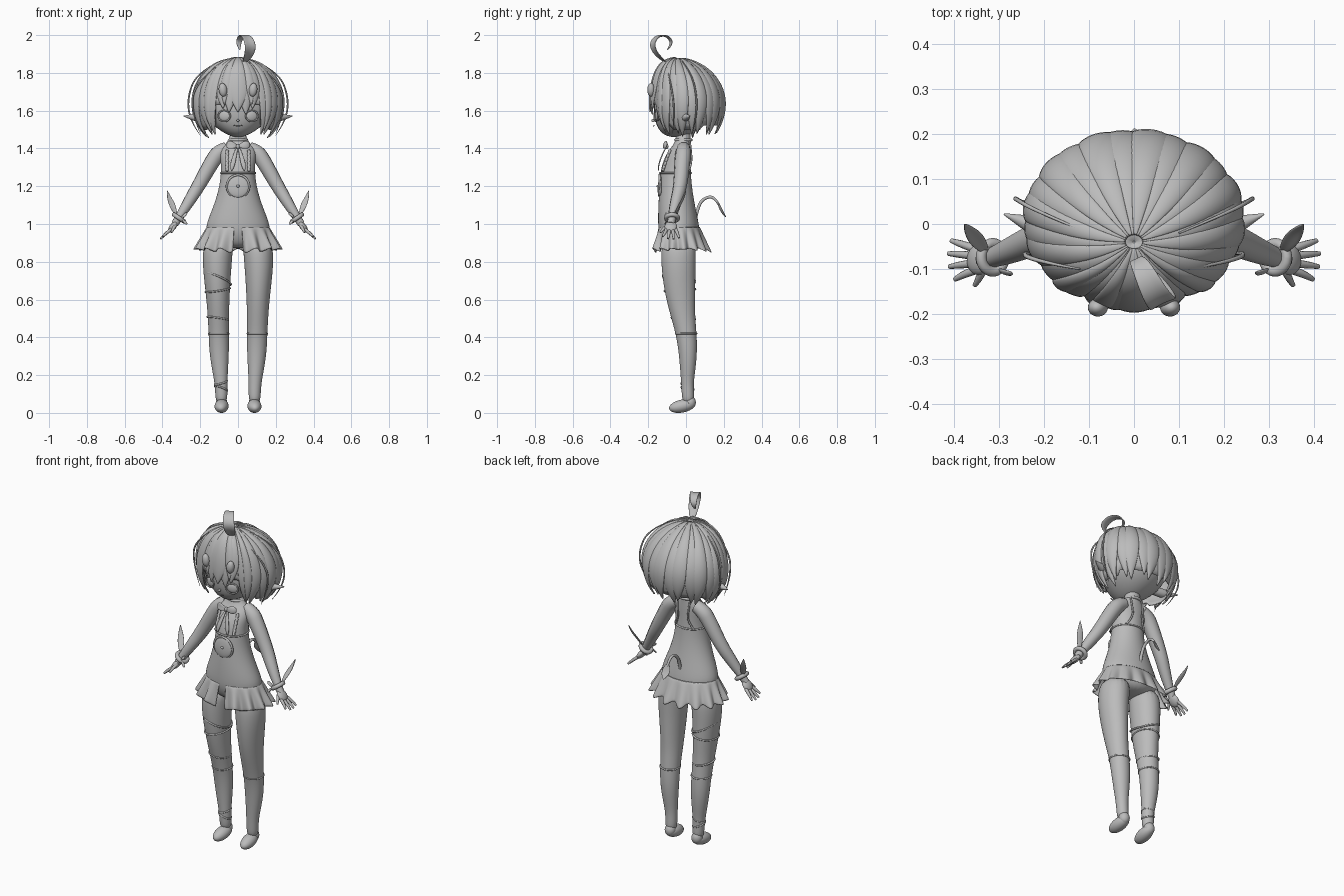
import bpy, bmesh, math
from mathutils import Vector, Matrix
from math import sin, cos, pi, radians

if "Cube" in bpy.data.objects:
    bpy.data.objects.remove(bpy.data.objects["Cube"])

grey = bpy.data.materials.new("plain grey")
grey.use_nodes = True
grey.diffuse_color = (0.5, 0.5, 0.5, 1)
grey.node_tree.nodes["Principled BSDF"].inputs["Base Color"].default_value = (0.5, 0.5, 0.5, 1)
SIDES = (("left", 1), ("right", -1))


def finish(name, bm, subsurf=0, thick=0):
    bmesh.ops.recalc_face_normals(bm, faces=bm.faces)
    for f in bm.faces:
        f.smooth = True
    me = bpy.data.meshes.new(name)
    bm.to_mesh(me)
    bm.free()
    me.materials.append(grey)
    ob = bpy.data.objects.new(name, me)
    bpy.context.collection.objects.link(ob)
    if thick:
        m = ob.modifiers.new("thickness", 'SOLIDIFY')
        m.thickness, m.offset = thick, 0
    if subsurf:
        m = ob.modifiers.new("smooth", 'SUBSURF')
        m.levels = m.render_levels = subsurf
    return ob


def skin(bm, rows, closed=False):
    """Join rows of points into a grid of quads."""
    vs = [[bm.verts.new(p) for p in r] for r in rows]
    n = len(vs[0])
    for a, b in zip(vs, vs[1:]):
        for i in range(n if closed else n - 1):
            j = (i + 1) % n
            bm.faces.new((a[i], a[j], b[j], b[i]))
    return vs


def loft(name, rings):
    """Stacked ellipses given as z, centre x, centre y, radius x, radius y."""
    bm = bmesh.new()
    rows = [[(cx + rx * cos(k * pi / 10), cy + ry * sin(k * pi / 10), z) for k in range(20)]
            for z, cx, cy, rx, ry in rings]
    vs = skin(bm, rows, True)
    bm.faces.new(vs[0])
    bm.faces.new(vs[-1])
    return finish(name, bm, 2)


def blob(name, loc, size, rot=(0, 0, 0), shape=None):
    bm = bmesh.new()
    bmesh.ops.create_uvsphere(bm, u_segments=32, v_segments=20, radius=1)
    for v in bm.verts:
        if shape:
            v.co = shape(v.co)
        v.co = Vector(a * b for a, b in zip(v.co, size))
    ob = finish(name, bm)
    ob.location, ob.rotation_euler = loc, rot
    return ob


def tube(name, pts, cyclic=False):
    """Round smooth tube through points x, y, z, radius."""
    cu = bpy.data.curves.new(name, 'CURVE')
    cu.dimensions, cu.bevel_depth, cu.bevel_resolution = '3D', 1, 3
    cu.use_fill_caps = True
    sp = cu.splines.new('NURBS')
    sp.points.add(len(pts) - 1)
    for p, (x, y, z, r) in zip(sp.points, pts):
        p.co, p.radius = (x, y, z, 1), r
    sp.order_u, sp.use_endpoint_u, sp.use_cyclic_u = 3, True, cyclic
    cu.materials.append(grey)
    ob = bpy.data.objects.new(name, cu)
    bpy.context.collection.objects.link(ob)
    return ob


def band(name, c, rx, ry, r, tilt_x=0, tilt_y=0):
    """Thin elliptical ring around a limb or the body."""
    pts = [(c[0] + rx * cos(a), c[1] + ry * sin(a), c[2] + tilt_x * cos(a) + tilt_y * sin(a), r)
           for a in [k * pi / 12 for k in range(24)]]
    return tube(name, pts, True)


def strip(name, pts, side, thick=0.006, bulge=0.2):
    """Curved ribbon or leaf through points x, y, z, half width."""
    ps, side = [Vector(p[:3]) for p in pts], Vector(side).normalized()
    rows = []
    for i, p in enumerate(ps):
        d = ps[min(i + 1, len(ps) - 1)] - ps[max(i - 1, 0)]
        n, w = d.cross(side).normalized(), pts[i][3]
        rows.append([p - side * w, p + n * w * bulge, p + side * w])
    bm = bmesh.new()
    skin(bm, rows)
    return finish(name, bm, 2, thick)


# Torso, hips and neck
loft("torso", [(.87, 0, -.03, .05, .06), (.9, 0, -.03, .13, .095), (.95, 0, -.035, .17, .11),
               (1.0, 0, -.04, .172, .11), (1.1, 0, -.05, .128, .098), (1.2, 0, -.055, .098, .086),
               (1.3, 0, -.055, .088, .08), (1.37, 0, -.04, .1, .066), (1.41, 0, -.025, .088, .05),
               (1.44, 0, -.015, .045, .04), (1.52, 0, -.01, .037, .037)])

# Wavy skirt frill, open at the centre front
rows = []
for t in (0, .25, .5, .75, 1):
    row = []
    for k in range(141):
        a = radians(7 + 346 * k / 140)
        wave = cos(a * 15) * t
        rx = .163 + .06 * t + .016 * wave
        ry = .108 + .042 * t + .016 * wave
        z = .985 - .13 * t + .012 * wave * cos(a) + .01 * t * abs(sin(a))
        row.append((rx * sin(a), -.036 + .01 * t - ry * cos(a), z))
    rows.append(row)
bm = bmesh.new()
skin(bm, rows)
finish("skirt_frill", bm, 1, .005)

# Bodice trim, pendant and neck bow
band("underbust_seam", (0, -.055, 1.27), .092, .083, .005)
band("collar", (0, -.014, 1.445), .045, .041, .008)
blob("waist_emblem", (0, -.137, 1.2), (.058, .012, .06), (-.08, 0, 0))
band("emblem_rim", (0, -.147, 1.2), .001, .001, .008)
tube("emblem_frame", [(.06 * sin(a), -.137 - .004 * cos(a), 1.2 + .06 * cos(a), .006)
                      for a in [k * pi / 10 for k in range(20)]], True)
blob("bow_knot", (0, -.105, 1.41), (.014, .012, .014))
for side, s in SIDES:
    strip(side + "_bow_loop", [(0, -.105, 1.41, .006), (s * .025, -.115, 1.418, .02),
                               (s * .05, -.11, 1.42, .024), (s * .062, -.1, 1.415, .01)], (0, .2, 1), .012)
    strip(side + "_bow_tail", [(s * .005, -.105, 1.405, .006), (s * .018, -.128, 1.36, .011),
                               (s * .03, -.145, 1.31, .015), (s * .034, -.145, 1.28, .003)], (1, 0, 0))
    tube(side + "_bodice_ruffle", [(s * (.055 + .006 * (k % 2)), -.085 - .04 * k / 11, 1.39 - .01 * k, .008)
                                   for k in range(12)])
    tube(side + "_halter_edge", [(s * .04, .02, 1.44, .005), (s * .035, .028, 1.38, .005),
                                 (s * .03, .03, 1.32, .005), (s * .06, .012, 1.27, .005)])

# Legs, feet and sock edges
for side, s in SIDES:
    loft(side + "_leg", [(.05, s * .088, .012, .028, .03), (.1, s * .088, .01, .033, .033),
                         (.16, s * .09, .007, .034, .033), (.24, s * .096, .01, .044, .042),
                         (.33, s * .1, .01, .053, .05), (.42, s * .102, .001, .054, .056),
                         (.52, s * .104, -.018, .057, .066), (.62, s * .107, -.03, .063, .08),
                         (.72, s * .11, -.038, .072, .088), (.82, s * .11, -.04, .08, .094),
                         (.93, s * .1, -.038, .078, .09)])
    blob(side + "_foot", (s * .087, -.02, .036), (.037, .071, .034), (.2, 0, s * .06))
    blob(side + "_heel", (s * .087, .022, .055), (.03, .03, .035))
    band(side + "_sock_edge", (s * .102, .001, .42), .053, .055, .005)
for i, (z, y, rx, ry, tilt) in enumerate([(.65, -.032, .065, .082, .01), (.71, -.037, .071, .087, -.03),
                                          (.5, -.014, .056, .063, -.008), (.16, .007, .033, .032, .01),
                                          (.13, .008, .033, .032, -.012)]):
    band("right_leg_wrap_%d" % i, (-.107 if z > .4 else -.09, y, z), rx, ry, .005, tilt, tilt / 2)

# Arms, hands, cuffs and wrist leaves
for side, s in SIDES:
    tube(side + "_arm", [(s * .06, -.012, 1.4, .036), (s * .1, -.014, 1.385, .043), (s * .14, -.02, 1.325, .042),
                         (s * .21, -.03, 1.2, .037), (s * .265, -.055, 1.11, .031),
                         (s * .315, -.075, 1.03, .022), (s * .335, -.08, 1.0, .02)])
    blob(side + "_palm", (s * .345, -.08, .985), (.017, .033, .036), (0, -s * .65, 0))
    for i in range(4):
        y, reach = .036 - .023 * i, (.006, 0, .002, .014)[i]
        tube("%s_finger_%d" % (side, i), [(s * .353, -.08 + y * .7, .972, .009),
                                          (s * .383, -.08 + y, .95, .009),
                                          (s * (.411 - reach), -.082 + y * 1.25, .92 + reach, .005)])
    tube(side + "_thumb", [(s * .332, -.095, .995, .01), (s * .342, -.12, .975, .009), (s * .353, -.136, .955, .005)])
    cuff = band(side + "_cuff", (0, 0, 0), .031, .031, .012)
    cuff.location, cuff.rotation_euler = (s * .313, -.074, 1.032), (0, -s * .6, 0)
    strip(side + "_wrist_leaf", [(s * .325, -.065, 1.035, .004), (s * .337, -.05, 1.075, .016),
                                 (s * .352, -.03, 1.11, .02), (s * .367, -.012, 1.145, .012),
                                 (s * .376, 0, 1.18, .001)], (.8, -s * .5, -.25 * s))
    for dz in (-.02, .018):
        strip("%s_cuff_bow_%s" % (side, "low" if dz < 0 else "high"),
              [(s * .3, -.1, 1.03, .005), (s * .285, -.108, 1.03 + dz, .013),
               (s * .268, -.11, 1.03 + dz * 1.4, .008)], (0, .5, 1))

# Tail ending in a leaf
tube("tail", [(0, .05, 1.03, .009), (0, .065, 1.1, .009), (0, .1, 1.14, .008),
              (0, .15, 1.145, .008), (0, .175, 1.1, .006)])
strip("tail_leaf", [(0, .168, 1.12, .004), (0, .18, 1.09, .024), (0, .195, 1.06, .024), (0, .212, 1.035, .001)], (1, .3, 0))


# Head with a tapered chin
def head_shape(p):
    u = max(0, -p.z)
    return Vector((p.x * (1 - .3 * u * u), p.y - .3 * u * u, p.z))


blob("head", (0, -.01, 1.625), (.185, .16, .165), shape=head_shape)
blob("nose", (0, -.174, 1.548), (.007, .01, .007))
tube("mouth", [(-.022, -.168, 1.522, .002), (0, -.175, 1.516, .003), (.022, -.168, 1.522, .002)])
for side, s in SIDES:
    blob(side + "_eye", (s * .072, -.151, 1.572), (.032, .011, .028), (0, 0, s * .3))
    rim = tube(side + "_eye_rim", [(.034 * cos(a), -.004, .03 * sin(a), .004)
                                   for a in [k * pi / 8 for k in range(16)]], True)
    rim.location, rim.rotation_euler = (s * .072, -.155, 1.572), (0, 0, s * .3)
    tube(side + "_ear", [(s * .15, -.015, 1.565, .024), (s * .2, -.01, 1.565, .028),
                         (s * .24, .003, 1.565, .017), (s * .288, .022, 1.572, .002)])
    blob(side + "_hair_bead", (s * .08, -.185, 1.71), (.022, .02, .036), (0, s * .12, 0))


# Hair: an inner cap covered with overlapping locks from the crown
def on_hair(az, th, k=1.0):
    """Point on the hair shape; az from the front, th down from the crown."""
    return Vector((.246 * k * sin(th) * sin(az),
                   .01 - .05 * max(0, cos(th)) ** 2 - .2 * k * sin(th) * cos(az), 1.64 + .245 * k * cos(th)))


def end_angle(deg):
    d = abs(deg)
    return 100 if d < 34 else 128 if d < 60 else 135 if d < 120 else 128


rows = []
for i in range(17):
    rows.append([on_hair(radians(a), max(.01, radians(end_angle(a) - 8) * i / 16), .95) for a in range(-180, 181, 6)])
bm = bmesh.new()
skin(bm, rows)
bmesh.ops.remove_doubles(bm, verts=bm.verts, dist=.0005)
finish("hair_cap", bm, 0, .006)


def lock(name, deg, half, end, lift, sweep=0):
    rows = []
    for i in range(13):
        t = i / 12
        w = half * (1 if t < .65 else max(.04, 1 - ((t - .65) / .35) ** 2))
        row = []
        for c in (-1, -.55, 0, .55, 1):
            a = radians(deg + sweep * t * t + w * c)
            row.append(on_hair(a, radians(4 + (end - 4) * t), lift + .035 * (1 - c * c) * min(1, 3 * t)))
        rows.append(row)
    bm = bmesh.new()
    skin(bm, rows)
    finish(name, bm, 1, .004)


for k in range(24):
    deg = -172.5 + 15 * k
    lock("hair_lock_%d" % k, deg, 10.5, end_angle(deg) + (5, -3, 2)[k % 3],
         .965 + .015 * (k % 2), (3, -4)[k % 2])
for k, (deg, half, end) in enumerate([(0, 13, 101), (-17, 7, 92), (17, 7, 92), (-42, 6, 126), (42, 6, 126)]):
    lock("fringe_lock_%d" % k, deg, half, end, .995)
for side, s in SIDES:
    tube(side + "_loose_strand", [(s * .1, -.02, 1.86, .002), (s * .22, .03, 1.8, .004), (s * .27, .06, 1.66, .005),
                                  (s * .25, .05, 1.54, .004), (s * .2, .03, 1.47, .001)])
    tube(side + "_temple_strand", [(s * .12, -.1, 1.83, .002), (s * .23, -.08, 1.74, .005),
                                   (s * .25, -.06, 1.6, .005), (s * .2, -.07, 1.48, .001)])

# Curled lock standing on top
strip("curled_lock", [(.03, -.1, 1.85, .012), (.06, -.155, 1.89, .03), (.07, -.188, 1.95, .034),
                      (.045, -.155, 2.0, .03), (.02, -.1, 2.003, .024), (0, -.068, 1.96, .016),
                      (.01, -.1, 1.92, .004)], (.85, .4, 0), .009, .25)
